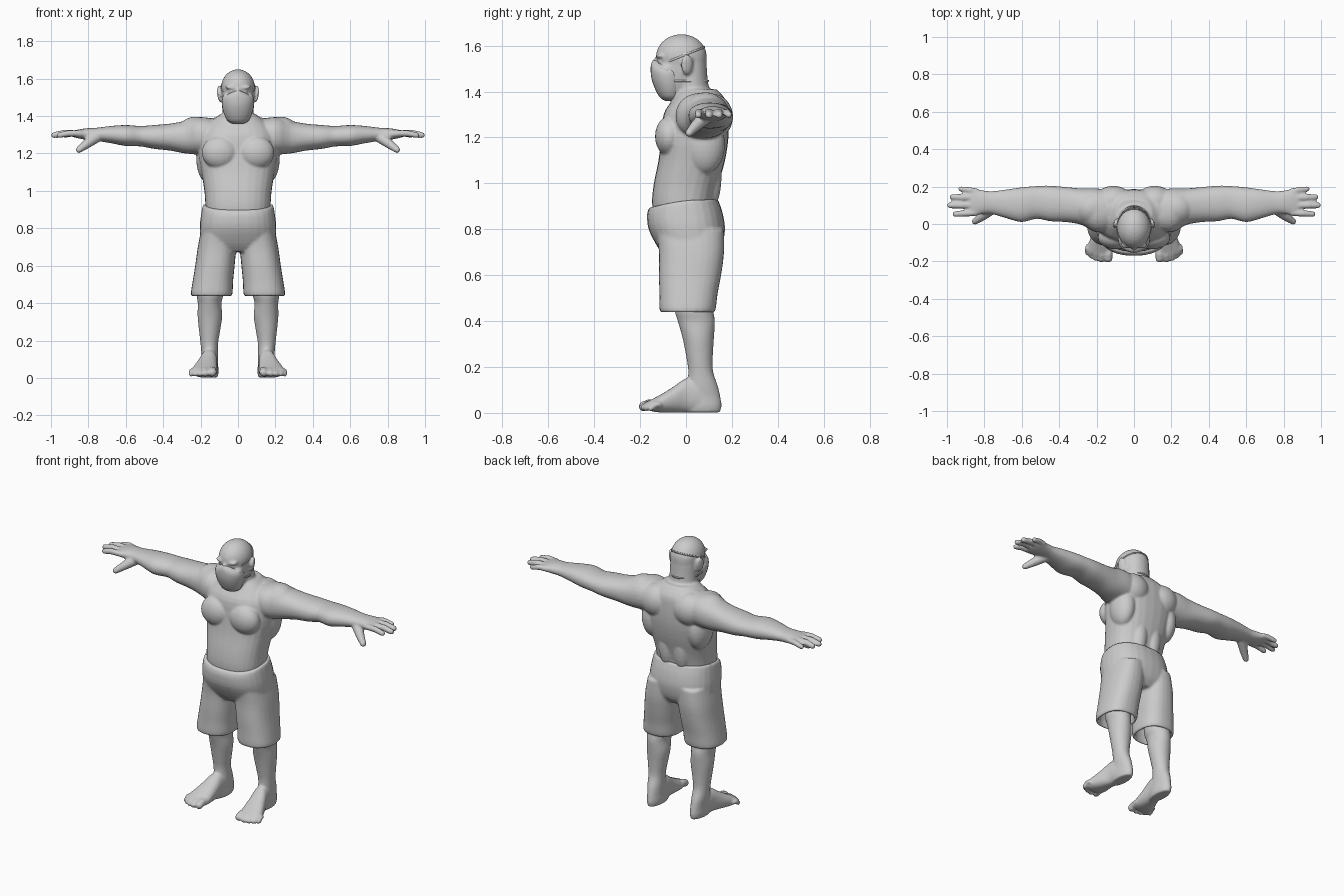
import bpy, bmesh, math
from mathutils import Matrix, Vector

grey = bpy.data.materials.new("plain grey")
grey.diffuse_color = (0.6, 0.6, 0.6, 1)


def catmull(a, b, c, d, t):
    return [0.5 * (2 * q + (r - p) * t + (2 * p - 5 * q + 4 * r - s) * t * t
            + (3 * q - p - 3 * r + s) * t ** 3) for p, q, r, s in zip(a, b, c, d)]


def skin(bm, rings):
    """Bridge rings of points into a closed tube."""
    rings = [[bm.verts.new(p) for p in ring] for ring in rings]
    n = len(rings[0])
    for p, q in zip(rings, rings[1:]):
        for k in range(n):
            bm.faces.new((p[k], p[(k + 1) % n], q[(k + 1) % n], q[k]))
    bm.faces.new(rings[0][::-1])
    bm.faces.new(rings[-1])


def loft(bm, axis, rows, power=2.0, steps=3, n=28):
    """Rows are (position on axis, u min, u max, v min, v max)."""
    fine = []
    for i in range(len(rows) - 1):
        a, d = rows[max(i - 1, 0)], rows[min(i + 2, len(rows) - 1)]
        fine += [catmull(a, rows[i], rows[i + 1], d, k / steps) for k in range(steps)]
    fine.append(rows[-1])
    rings = []
    for w, u0, u1, v0, v1 in fine:
        ring = []
        for k in range(n):
            t = 2 * math.pi * k / n
            c, s = math.cos(t), math.sin(t)
            u = (u0 + u1) / 2 + (u1 - u0) / 2 * math.copysign(abs(c) ** (2 / power), c)
            v = (v0 + v1) / 2 + (v1 - v0) / 2 * math.copysign(abs(s) ** (2 / power), s)
            ring.append({"x": (w, u, v), "y": (u, w, v), "z": (u, v, w)}[axis])
        rings.append(ring)
    skin(bm, rings)


def ball(bm, centre, radii, rot=None):
    rot = rot or Matrix()
    rings = []
    for i in range(15):
        a = math.pi * (i + .15) / 14.3
        rings.append([Vector(centre) + rot @ Vector((
            radii[0] * math.sin(a) * math.cos(b), radii[1] * math.sin(a) * math.sin(b),
            radii[2] * math.cos(a))) for b in (math.pi * k / 12 for k in range(24))])
    skin(bm, rings)


def digit(bm, points):
    """Finger or toe: round tube along (x, y, z, radius) points with a domed tip."""
    pts = [(Vector(p[:3]), p[3]) for p in points]
    d = (pts[-1][0] - pts[0][0]).normalized()
    tip, r = pts[-1]
    pts += [(tip + d * r * math.sin(a), r * math.cos(a)) for a in (.4, .8, 1.15, 1.4)]
    u = d.cross(Vector((0, 0, 1))).normalized()
    v = d.cross(u)
    skin(bm, [[c + (u * math.cos(t) + v * math.sin(t)) * r
               for t in (math.pi * k / 6 for k in range(12))] for c, r in pts])


def mirrored(bm):
    """Copy everything to the other side of x = 0."""
    faces = bm.faces[:]
    twin = {v: bm.verts.new((-v.co.x, v.co.y, v.co.z)) for v in bm.verts[:]}
    for f in faces:
        bm.faces.new([twin[v] for v in reversed(f.verts)])


def finish(bm, name, voxel=0, smooth=0):
    bmesh.ops.recalc_face_normals(bm, faces=bm.faces[:])
    me = bpy.data.meshes.new(name)
    bm.to_mesh(me)
    bm.free()
    ob = bpy.data.objects.new(name, me)
    bpy.context.collection.objects.link(ob)
    if voxel:  # fuse the overlapping masses and soften the joins
        mod = ob.modifiers.new("blend", 'REMESH')
        mod.mode, mod.voxel_size = 'VOXEL', voxel
        mod = ob.modifiers.new("soften", 'SMOOTH')
        mod.factor, mod.iterations = 0.5, smooth
        deps = bpy.context.evaluated_depsgraph_get()
        fused = bpy.data.meshes.new_from_object(ob.evaluated_get(deps))
        ob.modifiers.clear()
        ob.data = me = fused
    me.materials.clear()
    me.materials.append(grey)
    me.polygons.foreach_set("use_smooth", [True] * len(me.polygons))


# ---- body: right-hand parts first, mirrored, then the central masses
bm = bmesh.new()
# arm from shoulder to palm
loft(bm, "x", [(.10, -.03, .18, 1.20, 1.38), (.20, -.045, .19, 1.195, 1.395),
               (.28, -.005, .19, 1.20, 1.375), (.36, .01, .197, 1.215, 1.36),
               (.45, .015, .205, 1.225, 1.352), (.52, .028, .203, 1.238, 1.347),
               (.60, .010, .196, 1.24, 1.352), (.68, .030, .185, 1.255, 1.347),
               (.76, .053, .175, 1.268, 1.337), (.81, .053, .180, 1.273, 1.335),
               (.86, .042, .190, 1.282, 1.327), (.885, .05, .18, 1.29, 1.32)], 2.2)
# fingers and thumb
for y0, y1, tip, r in ((.060, .053, .955, .0175), (.101, .100, .983, .0185),
                       (.141, .144, .970, .0185), (.174, .187, .925, .0165)):
    digit(bm, [(.84, y0, 1.306, r), (tip - .05, (y0 + y1) / 2, 1.308, r),
               (tip, y1, 1.298, r - .002)])
digit(bm, [(.755, .085, 1.29, .032), (.81, .042, 1.25, .025), (.85, .014, 1.22, .018)])
# shoulder, back and chest muscles
ball(bm, (.225, .085, 1.305), (.105, .095, .092))
ball(bm, (.11, .115, 1.29), (.105, .09, .10))
ball(bm, (.09, .085, 1.345), (.11, .08, .05))
ball(bm, (.155, .08, 1.17), (.068, .09, .13))
ball(bm, (.097, -.072, 1.205), (.097, .063, .088))
ball(bm, (.05, .10, 1.03), (.055, .055, .15))
# lower leg
loft(bm, "z", [(.56, .08, .22, -.06, .11), (.45, .078, .222, -.05, .118),
               (.40, .089, .215, -.036, .126), (.33, .084, .216, -.016, .122),
               (.25, .096, .208, 0, .117), (.18, .107, .200, .010, .118),
               (.12, .107, .195, .002, .138), (.07, .106, .19, -.02, .150),
               (.03, .104, .19, -.03, .155), (.002, .110, .184, -.02, .148)])
# foot and toes
loft(bm, "y", [(.13, .117, .177, .003, .08), (.05, .108, .194, .001, .14),
               (0, .11, .202, .001, .15), (-.05, .11, .222, .001, .117),
               (-.10, .11, .242, .001, .086), (-.14, .113, .252, .005, .064),
               (-.16, .118, .248, .01, .054)], 2.3)
for x, tip, r in ((.137, -.183, .023), (.174, -.187, .018), (.203, -.181, .017),
                  (.228, -.169, .016), (.249, -.153, .014)):
    digit(bm, [(x - .006, -.11, .036, r), (x, tip + .02, .037, r), (x, tip, r + .006, r)])
# ear, brow, eye, cheek
tilt = Matrix.Rotation(.35, 4, 'Z') @ Matrix.Rotation(.12, 4, 'Y')
ball(bm, (.098, .004, 1.518), (.011, .027, .045), tilt)
ball(bm, (.035, -.112, 1.552), (.036, .020, .011), Matrix.Rotation(-.15, 4, 'Y'))
ball(bm, (.036, -.108, 1.530), (.017, .016, .010))
ball(bm, (.055, -.085, 1.495), (.03, .035, .025))
mirrored(bm)
# torso
loft(bm, "z", [(.84, -.17, .17, -.14, .12), (.92, -.174, .174, -.148, .126),
               (1.0, -.18, .18, -.140, .143), (1.1, -.196, .196, -.120, .170),
               (1.2, -.212, .212, -.108, .185), (1.3, -.20, .20, -.098, .185),
               (1.36, -.16, .16, -.062, .175), (1.41, -.095, .095, -.03, .135)], 2.4)
# neck, jaw and skull
loft(bm, "z", [(1.32, -.10, .10, -.06, .14), (1.38, -.085, .085, -.05, .112),
               (1.44, -.082, .082, -.05, .096), (1.52, -.08, .08, -.05, .09)])
loft(bm, "z", [(1.365, -.03, .03, -.085, -.02), (1.38, -.052, .052, -.105, .01),
               (1.42, -.070, .070, -.122, .05), (1.47, -.081, .081, -.130, .08),
               (1.53, -.087, .087, -.122, .09), (1.57, -.088, .088, -.125, .088)], 2.2)
ball(bm, (0, -.020, 1.552), (.091, .111, .098))
# nose bridge
ball(bm, (0, -.122, 1.52), (.014, .026, .034))
finish(bm, "body", .007, 3)

# ---- shorts: two hollow-hemmed legs and a hip section
bm = bmesh.new()
loft(bm, "z", [(.80, .01, .195, -.13, .165), (.70, .010, .215, -.118, .166),
               (.60, .018, .229, -.118, .153), (.52, .026, .242, -.116, .138),
               (.447, .030, .252, -.115, .128), (.444, .046, .236, -.099, .112),
               (.53, .050, .222, -.096, .114)], 2.4)
mirrored(bm)
loft(bm, "z", [(.675, -.12, .12, -.085, .12), (.72, -.195, .195, -.122, .155),
               (.80, -.205, .205, -.163, .17), (.87, -.198, .198, -.170, .16),
               (.915, -.191, .191, -.164, .145), (.93, -.187, .187, -.158, .14)], 2.4)
for v in bm.verts:  # waistband dips at the front
    if v.co.z > .85:
        v.co.z -= .035 * max(0, -v.co.y / .16) * (v.co.z - .85) / .08
finish(bm, "shorts", .008, 3)

# ---- face mask
bm = bmesh.new()
loft(bm, "z", [(1.36, -.03, .03, -.092, -.03), (1.375, -.056, .056, -.114, -.02),
               (1.41, -.074, .074, -.134, -.01), (1.455, -.085, .085, -.150, -.005),
               (1.495, -.083, .083, -.154, -.015), (1.52, -.05, .05, -.152, -.04),
               (1.535, -.014, .014, -.145, -.08)])
finish(bm, "face_mask")


# ---- straps: thin tilted bands round the head
def strap(name, z, slope, y0, y1, half):
    bm = bmesh.new()
    n, m = 48, 6
    rings = []
    for i in range(n):
        t = 2 * math.pi * i / n
        out = Vector((math.cos(t), math.sin(t), 0))
        y = (y0 + y1) / 2 + (y1 - y0) / 2 * out.y
        c = Vector((half * out.x, y, z + slope * y))
        rings.append([bm.verts.new(c + out * .003 * math.cos(a) + Vector((0, 0, .005 * math.sin(a))))
                      for a in (2 * math.pi * k / m for k in range(m))])
    for i in range(n):
        p, q = rings[i], rings[(i + 1) % n]
        for k in range(m):
            bm.faces.new((p[k], p[(k + 1) % m], q[(k + 1) % m], q[k]))
    finish(bm, name)


strap("upper_strap", 1.562, .40, -.115, .081, .091)
strap("lower_strap", 1.447, .0, -.11, .097, .083)
